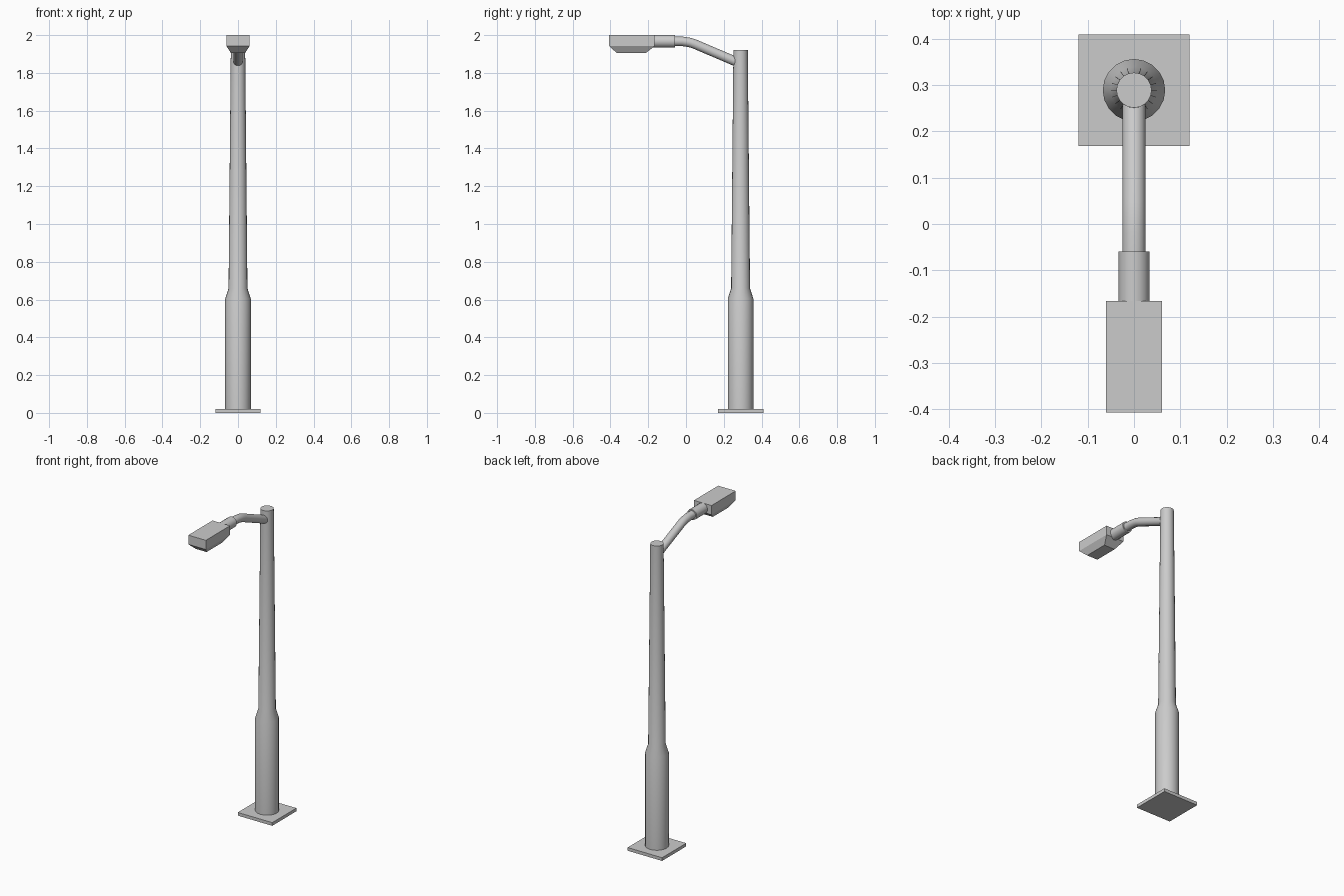
import bpy, bmesh, math
from mathutils import Vector

if "Cube" in bpy.data.objects:
    bpy.data.objects.remove(bpy.data.objects["Cube"])

POLE_Y = 0.289


def finish(name, bm, smooth=False):
    bmesh.ops.recalc_face_normals(bm, faces=bm.faces)
    mesh = bpy.data.meshes.new(name)
    bm.to_mesh(mesh)
    bm.free()
    ob = bpy.data.objects.new(name, mesh)
    bpy.context.collection.objects.link(ob)
    if smooth:
        bpy.ops.object.select_all(action='DESELECT')
        ob.select_set(True)
        bpy.context.view_layer.objects.active = ob
        bpy.ops.object.shade_smooth_by_angle(angle=math.radians(30))
    return ob


def loft(name, rings, smooth=False):
    """Skin a list of equally sized point rings and cap both ends."""
    bm = bmesh.new()
    loops = [[bm.verts.new(p) for p in ring] for ring in rings]
    n = len(loops[0])
    for a, b in zip(loops, loops[1:]):
        for i in range(n):
            j = (i + 1) % n
            bm.faces.new((a[i], a[j], b[j], b[i]))
    bm.faces.new(loops[0][::-1])
    bm.faces.new(loops[-1])
    return finish(name, bm, smooth)


def rect(hx, y0, y1, z):
    return [(-hx, y0, z), (hx, y0, z), (hx, y1, z), (-hx, y1, z)]


def disc(y, z, r, n, tangent):
    """Ring around a point in the x = 0 plane, square to the tangent (y, z)."""
    t = Vector((0, *tangent)).normalized()
    u, v = Vector((1, 0, 0)), t.cross(Vector((1, 0, 0)))
    angles = [2 * math.pi * i / n for i in range(n)]
    return [Vector((0, y, z)) + r * (math.cos(a) * u + math.sin(a) * v) for a in angles]


# Square foot plate
loft("base_plate", [rect(0.12, 0.169, 0.409, z) for z in (0, 0.02)])

# Stepped, tapering pole
pole = [(0.0675, 0.01), (0.0675, 0.605), (0.05, 0.66), (0.038, 1.92)]
loft("pole", [disc(POLE_Y, z, r, 20, (0, 1)) for r, z in pole], True)

# Bent arm rising from the pole to the lamp
path = [(0.28, 1.853), (0.045, 1.953), (0.02, 1.961), (-0.02, 1.967), (-0.10, 1.967)]
rings = []
for i, (y, z) in enumerate(path):
    p, q = path[max(i - 1, 0)], path[min(i + 1, len(path) - 1)]
    a = Vector((y - p[0], z - p[1])).normalized()
    b = Vector((q[0] - y, q[1] - z)).normalized()
    rings.append(disc(y, z, 0.025, 16, a + b))
loft("arm", rings, True)

# Thicker sleeve between arm and lamp
loft("arm_sleeve", [disc(y, 1.967, 0.0335, 16, (-1, 0)) for y in (-0.059, -0.18)], True)

# Lamp housing with a chamfered underside
loft("lamp_head", [rect(0.037, -0.365, -0.214, 1.904),
                   rect(0.061, -0.407, -0.166, 1.942),
                   rect(0.061, -0.407, -0.166, 2.0)])
